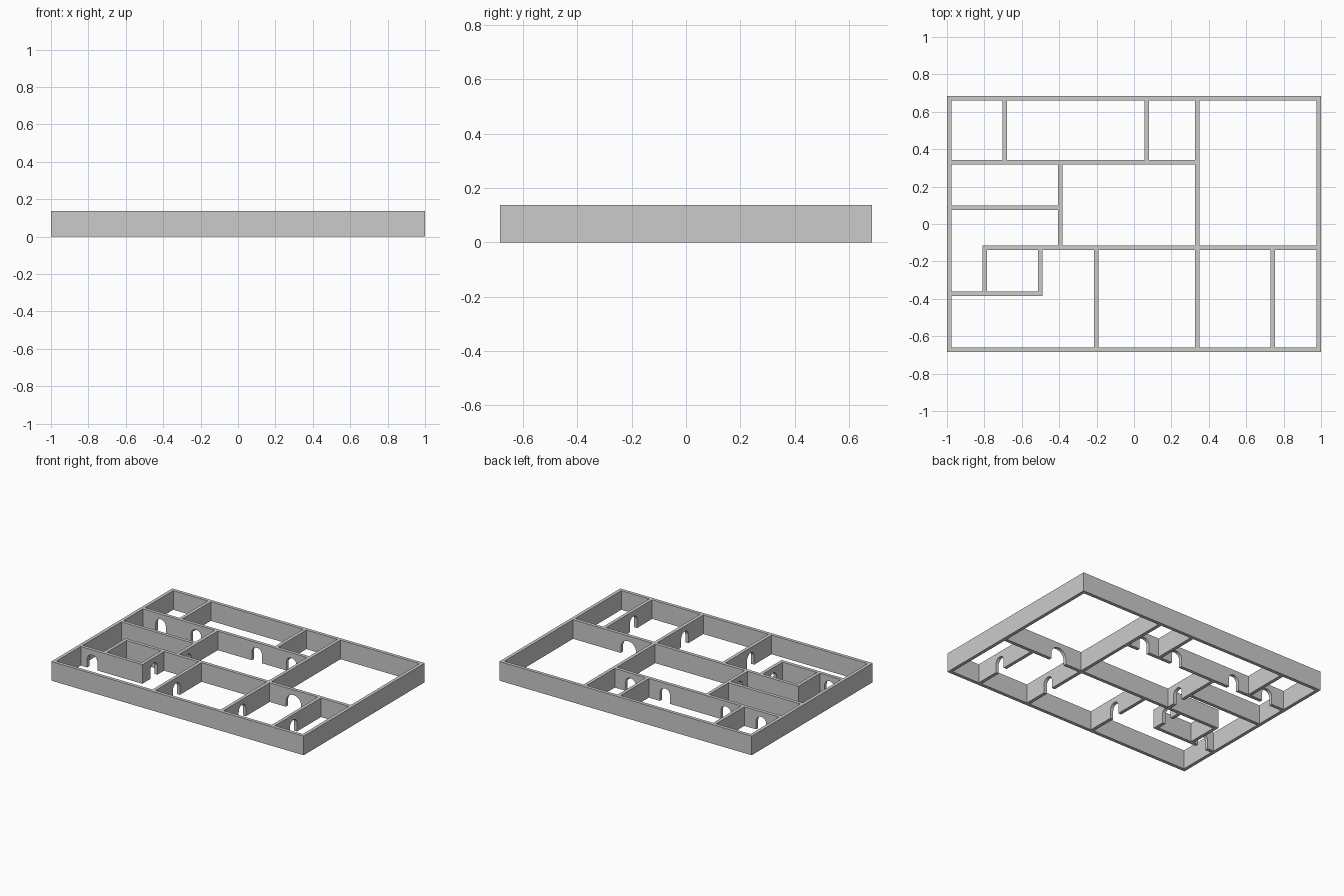
import bpy, bmesh, math

if "Cube" in bpy.data.objects:
    bpy.data.objects.remove(bpy.data.objects["Cube"])

H = 0.137      # wall height
T = 0.024      # wall thickness
X, Y = 1.0, 0.685


def wall(name, axis, c, a, b, doors=()):
    """Wall running along axis from a to b, centred at c; doors = (position, width)."""
    prof = [(a, 0)]
    for d, w in doors:
        r = w / 2
        spring = 0.1 - r
        prof.append((d - r, 0))
        for i in range(17):
            t = math.pi * (1 - i / 16)
            prof.append((d + r * math.cos(t), spring + r * math.sin(t)))
        prof.append((d + r, 0))
    prof += [(b, 0), (b, H), (a, H)]

    bm = bmesh.new()
    if axis == 'x':
        vs = [bm.verts.new((u, c - T / 2, z)) for u, z in prof]
        move = (0, T, 0)
    else:
        vs = [bm.verts.new((c - T / 2, u, z)) for u, z in prof]
        move = (T, 0, 0)
    face = bm.faces.new(vs)
    ext = bmesh.ops.extrude_face_region(bm, geom=[face], use_keep_orig=True)
    bmesh.ops.translate(bm, vec=move,
                        verts=[g for g in ext['geom'] if isinstance(g, bmesh.types.BMVert)])
    bmesh.ops.recalc_face_normals(bm, faces=bm.faces)
    me = bpy.data.meshes.new(name)
    bm.to_mesh(me)
    bm.free()
    ob = bpy.data.objects.new(name, me)
    bpy.context.collection.objects.link(ob)


h = T / 2
D = 0.08       # standard door width
ix, iy = X - T, Y - T   # inner faces of the outer walls

# Outer walls
for s, n in ((-1, 'front'), (1, 'back')):
    wall('outer_wall_' + n, 'x', s * (Y - h), -X, X)
for s, n in ((-1, 'left'), (1, 'right')):
    wall('outer_wall_' + n, 'y', s * (X - h), -iy, iy)

# Inner wall centre lines
spine, back, mid, shelf, nook = 0.337, 0.33, -0.128, 0.086, -0.374
hall = -0.395

# Long walls
wall('spine_wall', 'y', spine, -iy, iy, [(-0.45, D)])
wall('back_rooms_wall', 'x', back, -ix, spine - h,
     [(-0.835, D), (-0.555, D), (-0.073, D), (0.2, D)])
wall('middle_wall_left', 'x', mid, -0.797 - h, spine - h)
wall('middle_wall_right', 'x', mid, spine + h, ix, [(0.538, 0.12)])

# Back room dividers
for i, x in enumerate((-0.69, 0.067)):
    wall(f'back_divider_{i + 1}', 'y', x, back + h, iy)

# Hall on the left
wall('hall_wall', 'y', hall, mid + h, back - h, [(-0.02, D)])
wall('hall_divider', 'x', shelf, -ix, hall - h)

# Small closet
wall('closet_front', 'x', nook, -ix, -0.5 + h, [(-0.885, D)])
wall('closet_left', 'y', -0.797, nook + h, mid - h)
wall('closet_right', 'y', -0.5, nook + h, mid - h, [(-0.255, D)])

# Front room dividers
wall('front_divider_left', 'y', -0.203, -iy, mid - h, [(-0.425, D)])
wall('front_divider_right', 'y', 0.743, -iy, mid - h, [(-0.45, D)])
